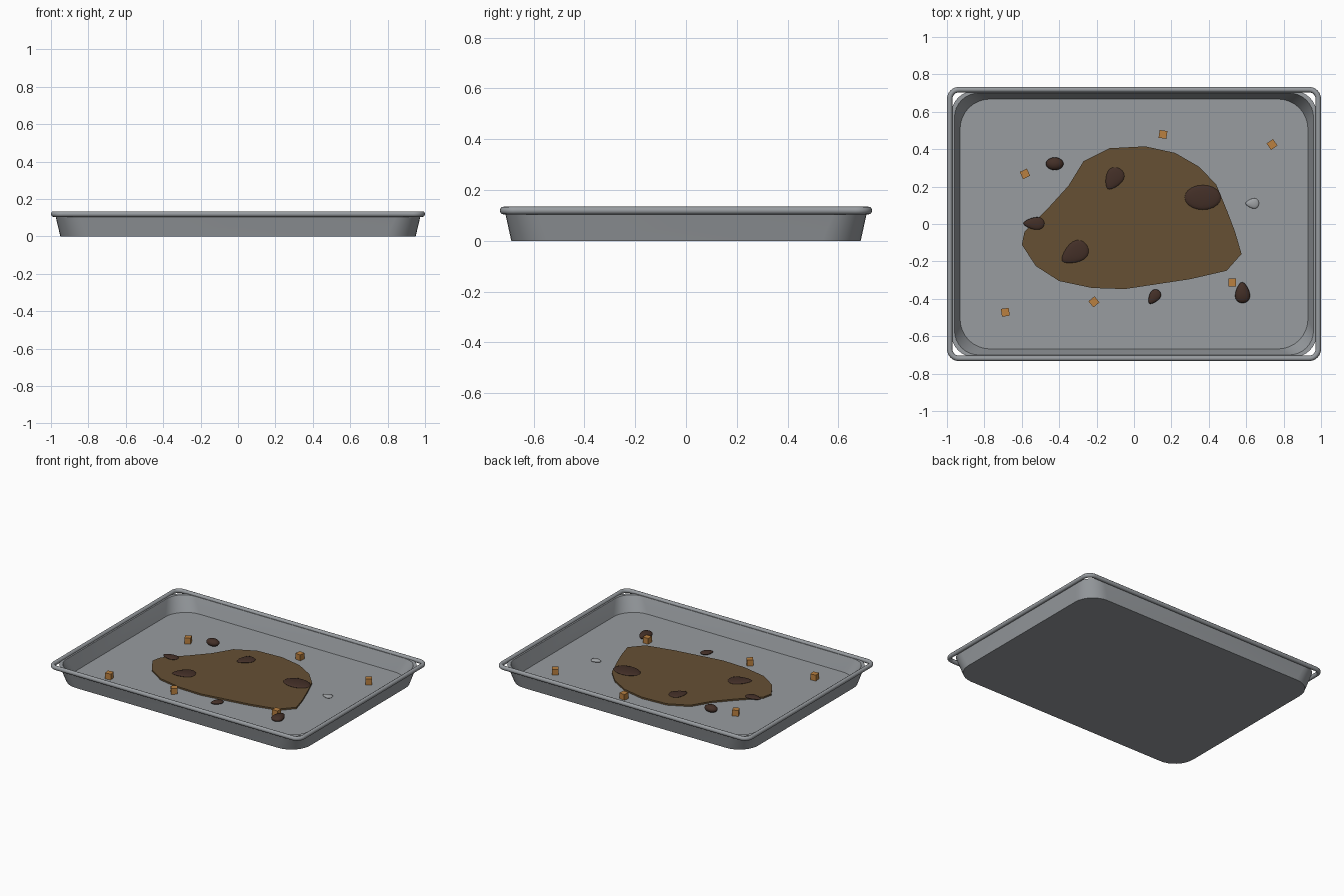
import bpy, bmesh, math
from mathutils import Matrix, Vector

if "Cube" in bpy.data.objects:
    bpy.data.objects.remove(bpy.data.objects["Cube"])


def material(name, rgb):
    m = bpy.data.materials.new(name)
    lin = [(c / 255 / 12.92) if c < 10 else ((c / 255 + 0.055) / 1.055) ** 2.4 for c in rgb]
    m.diffuse_color = (*lin, 1)
    m.use_nodes = True
    m.node_tree.nodes["Principled BSDF"].inputs["Base Color"].default_value = m.diffuse_color
    return m


STEEL = material("steel grey", (152, 156, 160))
SAUCE = material("sauce brown", (102, 80, 52))
CHUNK = material("dark brown", (67, 47, 39))
CRUMB = material("golden crumb", (186, 128, 64))
DROP = material("droplet grey", (160, 163, 166))


def finish(name, bm, mat, smooth=None):
    bmesh.ops.recalc_face_normals(bm, faces=bm.faces[:])
    me = bpy.data.meshes.new(name)
    bm.to_mesh(me)
    bm.free()
    me.materials.append(mat)
    ob = bpy.data.objects.new(name, me)
    bpy.context.collection.objects.link(ob)
    if smooth:
        bpy.ops.object.select_all(action='DESELECT')
        ob.select_set(True)
        bpy.context.view_layer.objects.active = ob
        bpy.ops.object.shade_smooth_by_angle(angle=math.radians(smooth))
    return ob


def rounded_rect(hx, hy, r, z, n=8):
    pts = []
    for k, (sx, sy) in enumerate(((1, 1), (-1, 1), (-1, -1), (1, -1))):
        for i in range(n + 1):
            a = math.pi / 2 * (k + i / n)
            pts.append((sx * (hx - r) + r * math.cos(a), sy * (hy - r) + r * math.sin(a), z))
    return pts


def loft(bm, rings, wrap=False):
    loops = [[bm.verts.new(p) for p in ring] for ring in rings]
    pairs = list(zip(loops, loops[1:])) + ([(loops[-1], loops[0])] if wrap else [])
    for a, b in pairs:
        for i in range(len(a)):
            j = (i + 1) % len(a)
            bm.faces.new((a[i], a[j], b[j], b[i]))
    if not wrap:
        bm.faces.new(loops[0])
        bm.faces.new(loops[-1])


# Tray pan: underside, sloped outer wall, lip, inner wall, floor
FLOOR = 0.018
bm = bmesh.new()
loft(bm, [rounded_rect(0.950, 0.688, 0.15, 0.0),
          rounded_rect(0.978, 0.714, 0.13, 0.118),
          rounded_rect(0.960, 0.700, 0.13, 0.118),
          rounded_rect(0.930, 0.668, 0.16, FLOOR)])
finish("tray_pan", bm, STEEL, 35)

# Rolled rim with tighter corners than the pan
bm = bmesh.new()
rings = []
for i in range(12):
    t = 2 * math.pi * i / 12
    d = 0.0145 * math.cos(t)
    rings.append(rounded_rect(0.9855 + d, 0.7185 + d, 0.05 + d, 0.119 + 0.015 * math.sin(t)))
loft(bm, rings, wrap=True)
finish("rolled_rim", bm, STEEL, 50)

# Sauce puddle
outline = [(-0.13, 0.405), (0.06, 0.415), (0.22, 0.38), (0.35, 0.305), (0.44, 0.21),
           (0.50, 0.065), (0.54, -0.04), (0.575, -0.16), (0.495, -0.25), (0.30, -0.295),
           (-0.05, -0.348), (-0.225, -0.342), (-0.40, -0.305), (-0.525, -0.225),
           (-0.60, -0.11), (-0.585, -0.04), (-0.45, 0.095), (-0.35, 0.205), (-0.27, 0.335)]
bm = bmesh.new()
loft(bm, [[(x, y, z) for x, y in outline] for z in (FLOOR - 0.002, FLOOR + 0.011)])
finish("sauce_puddle", bm, SAUCE)


def lump(name, x, y, z, length, width, height, angle, taper, mat):
    """Egg-shaped blob whose wide end points along angle."""
    bm = bmesh.new()
    bmesh.ops.create_uvsphere(bm, u_segments=20, v_segments=10, radius=1)
    for v in bm.verts:
        v.co.y *= 1 + taper * v.co.x
        v.co = Vector((v.co.x * length, v.co.y * width, v.co.z * height))
    bm.transform(Matrix.Translation((x, y, z)) @ Matrix.Rotation(math.radians(angle), 4, 'Z'))
    finish(name, bm, mat, 60)


# Food chunks: x, y, z, half length, half width, half height, angle, taper
chunks = [(-0.108, 0.242, 0.031, 0.063, 0.045, 0.010, 60, 0.35),
          (0.368, 0.142, 0.031, 0.097, 0.066, 0.012, 0, 0.0),
          (-0.535, 0.003, 0.031, 0.056, 0.032, 0.010, 0, 0.35),
          (-0.318, -0.155, 0.031, 0.078, 0.053, 0.011, 33, 0.35),
          (-0.424, 0.322, 0.043, 0.047, 0.034, 0.025, 0, 0.0),
          (0.580, -0.367, 0.038, 0.056, 0.038, 0.021, -88, 0.35),
          (0.107, -0.390, 0.029, 0.043, 0.028, 0.012, 55, 0.35)]
for i, c in enumerate(chunks):
    lump(f"food_chunk_{i + 1}", *c, CHUNK)

# Clear droplet
lump("droplet", 0.632, 0.110, 0.022, 0.036, 0.026, 0.009, 0, 0.4, DROP)

# Crumb cubes
S = 0.042
for i, (x, y, a) in enumerate([(0.155, 0.479, -8), (0.738, 0.425, 35), (-0.583, 0.268, 25),
                               (0.525, -0.312, 0), (-0.214, -0.416, 40), (-0.688, -0.472, 8)]):
    bm = bmesh.new()
    bmesh.ops.create_cube(bm, size=S)
    bm.transform(Matrix.Translation((x, y, FLOOR + S / 2)) @ Matrix.Rotation(math.radians(a), 4, 'Z'))
    finish(f"crumb_{i + 1}", bm, CRUMB)
